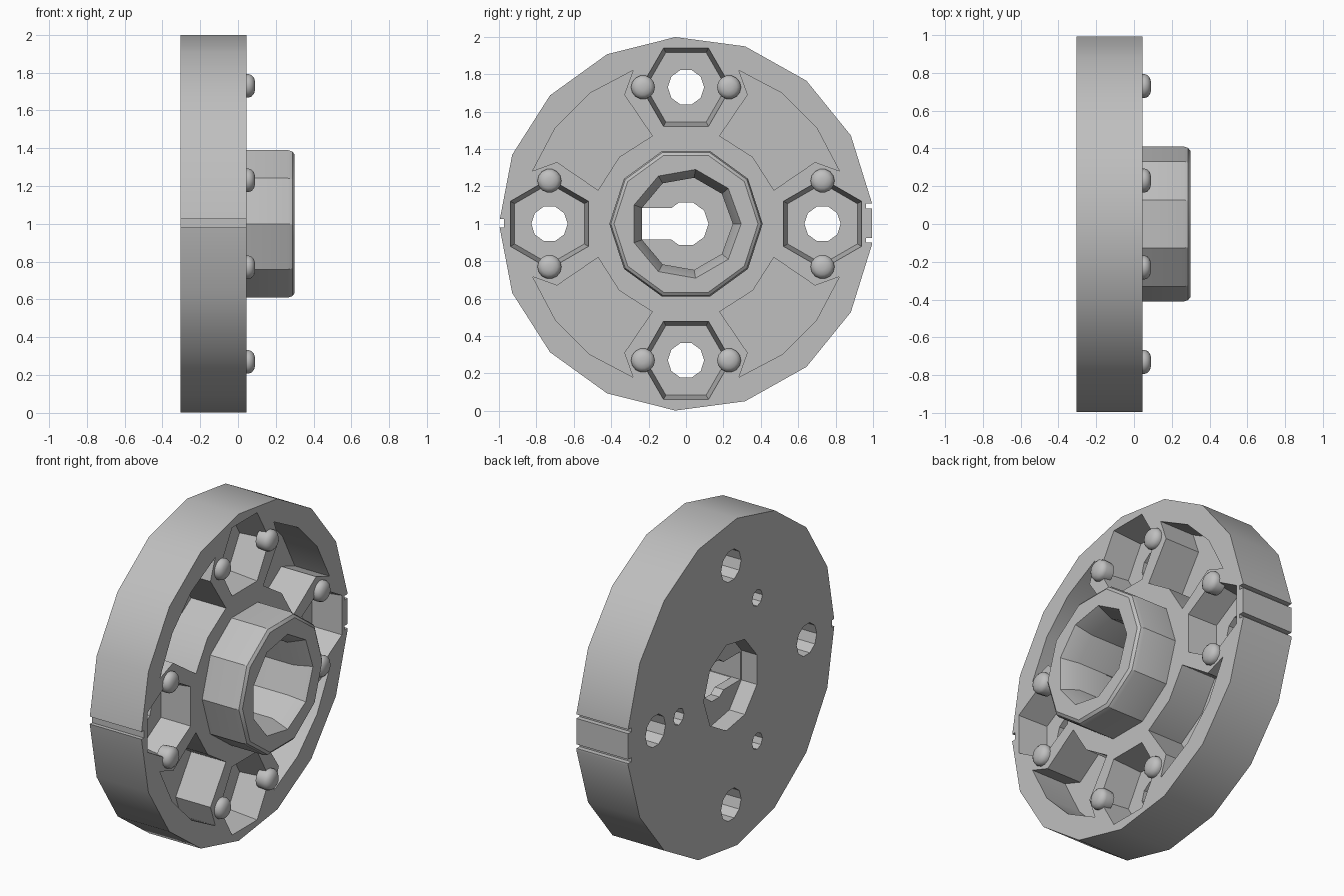
import bpy, bmesh
from math import sin, cos, radians, pi

cube = bpy.data.objects.get("Cube")
if cube:
    bpy.data.objects.remove(cube, do_unlink=True)

grey = bpy.data.materials.new("plain grey")
grey.use_nodes = True
grey.diffuse_color = (0.52, 0.52, 0.52, 1)
grey.node_tree.nodes["Principled BSDF"].inputs["Base Color"].default_value = grey.diffuse_color

BACK, FACE, TIP = -0.305, 0.045, 0.30


def ring(n, r, start=0.0, cy=0.0, cz=0.0):
    """Regular polygon in the y-z plane, centred at height 1."""
    return [(cy + r * cos(start + 2 * pi * i / n), 1 + cz + r * sin(start + 2 * pi * i / n))
            for i in range(n)]


def loft(name, sections):
    """Closed solid through (x, outline) sections along the axle."""
    bm = bmesh.new()
    rows = [[bm.verts.new((x, y, z)) for y, z in pts] for x, pts in sections]
    n = len(rows[0])
    for a, b in zip(rows, rows[1:]):
        for i in range(n):
            j = (i + 1) % n
            bm.faces.new((a[i], a[j], b[j], b[i]))
    bm.faces.new(rows[0])
    bm.faces.new(rows[-1])
    bmesh.ops.recalc_face_normals(bm, faces=bm.faces)
    mesh = bpy.data.meshes.new(name)
    bm.to_mesh(mesh)
    bm.free()
    mesh.materials.append(grey)
    ob = bpy.data.objects.new(name, mesh)
    bpy.context.collection.objects.link(ob)
    return ob


def select(ob):
    bpy.ops.object.select_all(action='DESELECT')
    ob.select_set(True)
    bpy.context.view_layer.objects.active = ob


def combine(target, tool, operation='DIFFERENCE'):
    tool.hide_render = True
    select(target)
    mod = target.modifiers.new("bool", 'BOOLEAN')
    mod.operation, mod.solver, mod.object = operation, 'EXACT', tool
    bpy.ops.object.modifier_apply(modifier=mod.name)
    bpy.data.objects.remove(tool, do_unlink=True)


def cut_prism(pts, x0, x1):
    combine(wheel, loft("cutter", [(x0, pts), (x1, pts)]))


def rect(y0, y1, z0, z1):
    return [(y0, z0), (y1, z0), (y1, z1), (y0, z1)]


# Disc with sixteen equal rim sides and one short one, plus the hub
gap = 6.5
rim = [radians(gap + i * (360 - 2 * gap) / 16) for i in range(17)]
rim_pts = [(cos(a), 1 + sin(a)) for a in rim]
wheel = loft("wheel_body", [(BACK, rim_pts), (FACE, rim_pts)])
hub = loft("hub", [(x, ring(10, r)) for x, r in
                   ((-0.1, 0.41), (0.265, 0.41), (0.287, 0.402), (TIP, 0.385))])
combine(wheel, hub, 'UNION')

# Rim grooves
cut_prism(rect(-1.1, -0.973, 0.98, 1.025), -0.5, 0.5)
for z in (0.9, 1.083):
    cut_prism(rect(0.963, 1.1, z, z + 0.025), -0.5, 0.5)

# Bore with a thin inner web, keyed centre hole and rear recess
bore = [(-0.14, 0.25), (0.2, 0.25), (TIP, 0.295), (0.4, 0.34)]
combine(wheel, loft("cutter", [(x, ring(9, r)) for x, r in bore]))
cut_prism(ring(9, 0.265), -0.5, -0.2)
cut_prism(ring(10, 0.12), -0.4, 0)
cut_prism(rect(-0.24, 0, 0.915, 1.085), -0.4, 0)

# Blind holes on the back
for i in range(3):
    a = 2 * pi * i / 3
    cut_prism(ring(8, 0.05, 0, 0.505 * cos(a), 0.505 * sin(a)), -0.5, -0.23)

clips = []
for k in range(4):
    a = k * pi / 2
    c, s = cos(a), sin(a)
    cy, cz = 0.73 * c, 0.73 * s

    # Tapered hexagonal socket with a through hole
    taper = [(-0.14, 0.215), (FACE, 0.241), (0.08, 0.246)]
    combine(wheel, loft("cutter", [(x, ring(6, r, a + pi / 6, cy, cz)) for x, r in taper]))
    cut_prism(ring(10, 0.097, 0, cy, cz), -0.5, 0)

    # Lightening pocket between this socket and the next
    half = [(0.47, 0.18), (0.69, 0.33), (0.82, 0.283)]
    outer = [(0.867 * cos(radians(t)), 0.867 * sin(radians(t))) for t in (36.4, 53.6)]
    inner = [(0.357, 0.357)]
    local = half + outer + [(q, p) for p, q in reversed(half)] + inner
    pocket = [(p * c - q * s, 1 + p * s + q * c) for p, q in local]
    cut_prism(pocket, -0.19, 0.1)

    # Rounded retaining studs on either side of the socket
    for side in (-1, 1):
        y, z = cy - side * 0.23 * s, cz + side * 0.23 * c
        clips.append(loft("retaining_stud", [
            (x, ring(14, r, 0, y, z)) for x, r in
            ((0.0, 0.06), (0.055, 0.064), (0.072, 0.058), (0.085, 0.042), (0.091, 0.018))]))

# Shading
select(wheel)
bpy.ops.object.shade_smooth_by_angle(angle=radians(28))
for ob in clips:
    select(ob)
    bpy.ops.object.shade_smooth_by_angle(angle=radians(60))
